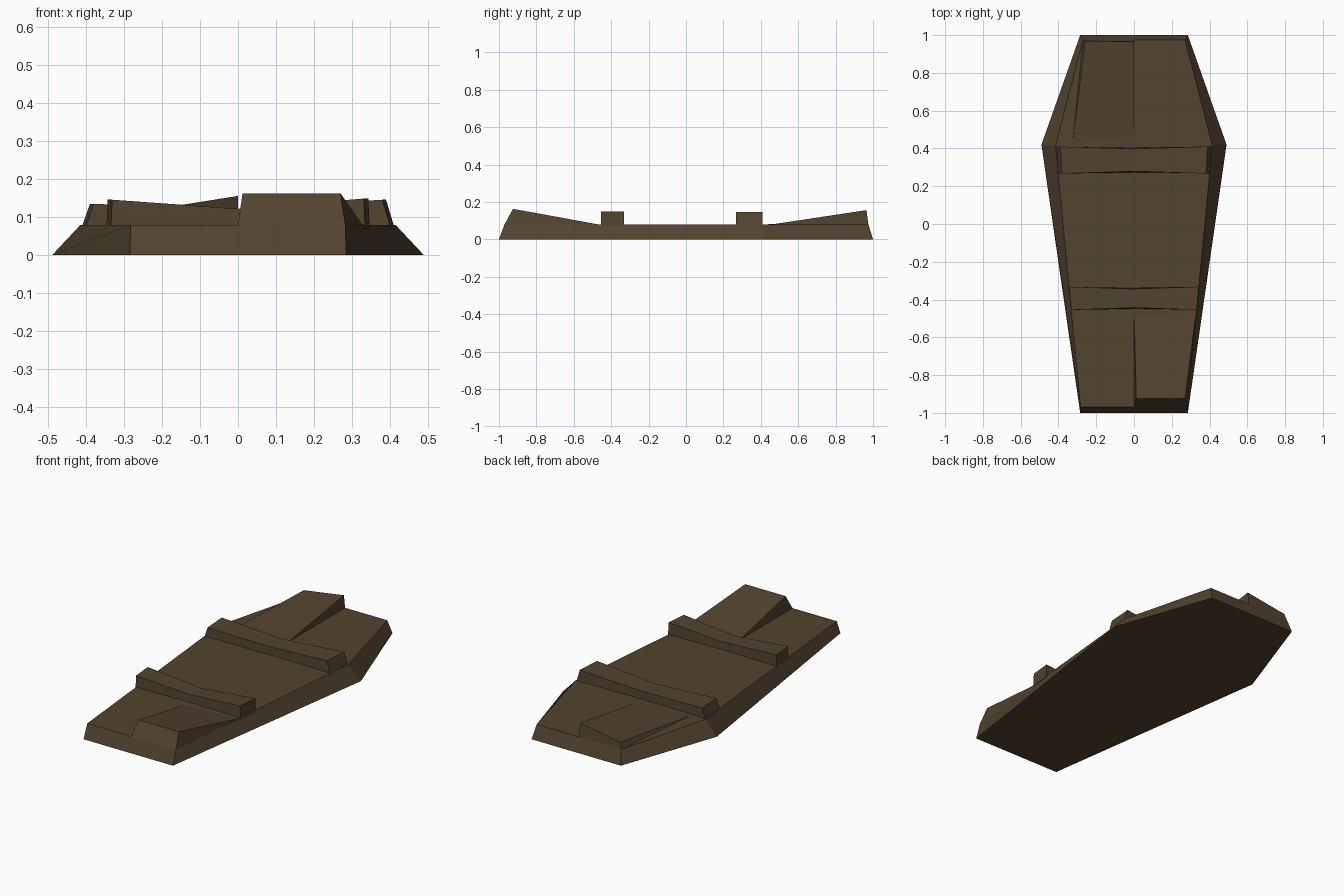
import bpy, bmesh

if "Cube" in bpy.data.objects:
    bpy.data.objects.remove(bpy.data.objects["Cube"])

wood = bpy.data.materials.new("dark_brown_wood")
wood.diffuse_color = (0.085, 0.056, 0.029, 1)
wood.use_nodes = True
wood.node_tree.nodes["Principled BSDF"].inputs["Base Color"].default_value = wood.diffuse_color
T = 0.08  # height of the flat lid surface


def loft(name, rings):
    """Closed solid skinned through rings of equal point count, capped at both ends."""
    bm = bmesh.new()
    loops = [[bm.verts.new(p) for p in ring] for ring in rings]
    n = len(rings[0])
    for a, b in zip(loops, loops[1:]):
        for i in range(n):
            j = (i + 1) % n
            bm.faces.new((a[i], a[j], b[j], b[i]))
    bm.faces.new(loops[0])
    bm.faces.new(loops[-1])
    bmesh.ops.recalc_face_normals(bm, faces=bm.faces)
    mesh = bpy.data.meshes.new(name)
    bm.to_mesh(mesh)
    bm.free()
    mesh.materials.append(wood)
    obj = bpy.data.objects.new(name, mesh)
    bpy.context.collection.objects.link(obj)
    return obj


def hexagon(half, z):
    """Mirrored six-sided outline from its right-hand points."""
    right = [(x, y, z) for x, y in half]
    return right + [(-x, y, z) for x, y, z in reversed(right)]


# Tapered six-sided lid board
loft("lid_board", [
    hexagon([(0.285, -1), (0.49, 0.42), (0.285, 1)], 0),
    hexagon([(0.283, -0.97), (0.415, 0.415), (0.27, 0.975)], T),
])

# Cross battens, dipping towards the middle


def batten(name, y0, y1, x0, x1, tops, inset):
    rings = []
    for side, top in zip((-1, 0, 1), tops):
        bow = 0.012 if side == 0 else 0
        a, b = side * x0, side * x1
        k = 1 - inset
        rings.append([(a, y0 + bow / 2, T - 0.01), (b, y1 - bow / 2, T - 0.01),
                      (b * k, y1 - bow, top), (a * k, y0 + bow, top)])
    loft(name, rings)


batten("front_batten", -0.455, -0.332, 0.335, 0.347, (0.146, 0.122, 0.149), 0.01)
batten("back_batten", 0.267, 0.41, 0.403, 0.413, (0.135, 0.122, 0.146), 0.055)

# Lifted wedge plank at the front right
loft("front_raised_plank", [
    [(0.0, -0.97, T), (0.283, -0.97, T), (0.27, -0.925, 0.163), (0.012, -0.925, 0.163)],
    [(0.0, -0.49, T - 0.002), (0.329, -0.47, T - 0.002),
     (0.328, -0.47, T), (0.001, -0.49, T)],
])

# Twisted wedge plank at the back left
loft("back_raised_plank", [
    [(0.0, 0.975, T), (-0.27, 0.975, T), (-0.258, 0.968, 0.115), (0.0, 0.965, 0.156)],
    [(0.0, 0.46, T - 0.002), (-0.33, 0.43, T - 0.002),
     (-0.325, 0.43, T), (0.0, 0.46, T)],
])
